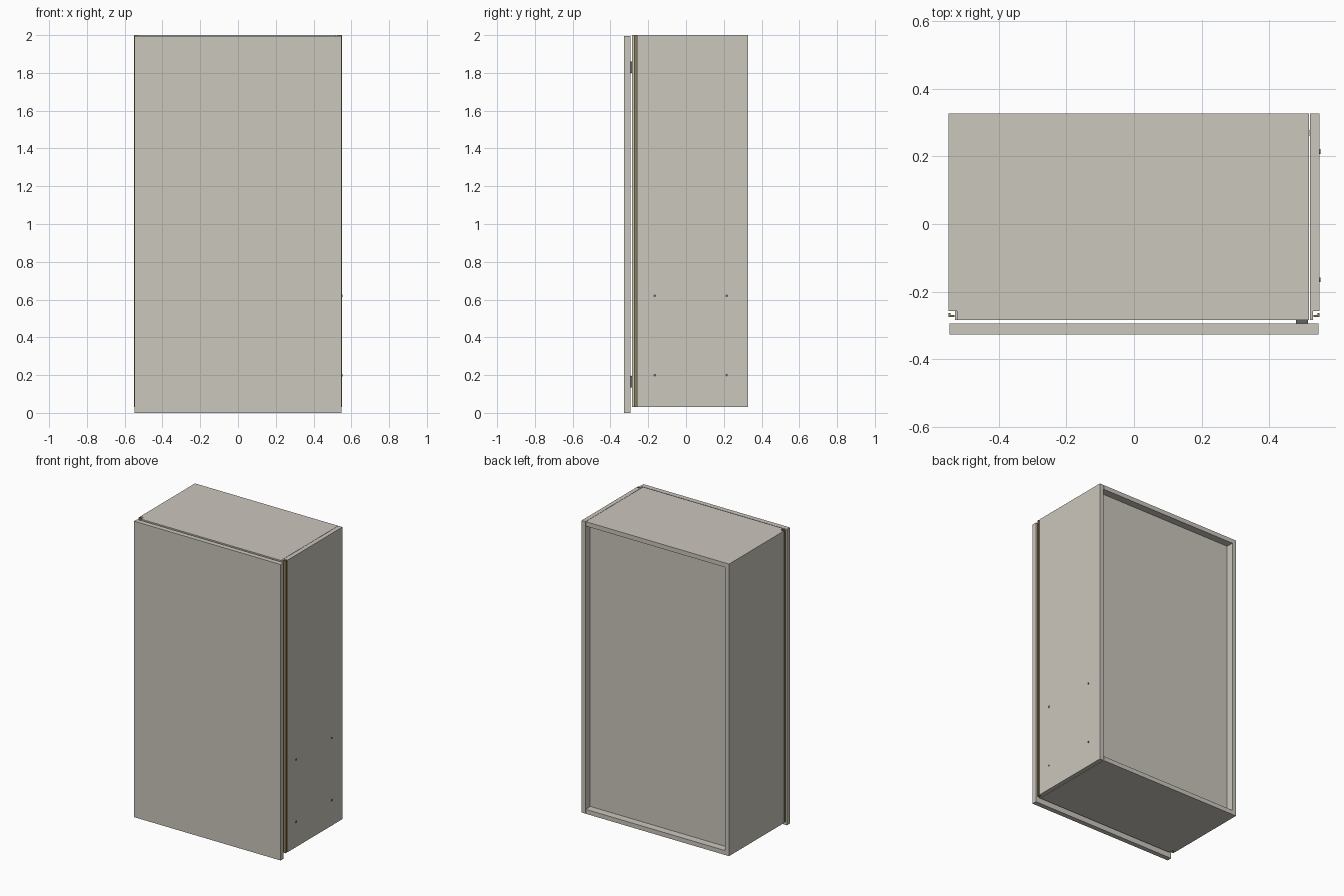
import bpy, bmesh, math
from mathutils import Matrix

if "Cube" in bpy.data.objects:
    bpy.data.objects.remove(bpy.data.objects["Cube"])


def material(name, rgb):
    m = bpy.data.materials.new(name)
    m.diffuse_color = (*rgb, 1.0)
    m.use_nodes = True
    m.node_tree.nodes["Principled BSDF"].inputs["Base Color"].default_value = m.diffuse_color
    return m


PANEL = material("warm grey panel", (0.60, 0.57, 0.51))
BRASS = material("brass brown trim", (0.29, 0.21, 0.085))
METAL = material("dark metal", (0.12, 0.12, 0.12))


def finish(name, bm, mat):
    bmesh.ops.recalc_face_normals(bm, faces=bm.faces)
    me = bpy.data.meshes.new(name)
    bm.to_mesh(me)
    bm.free()
    me.materials.append(mat)
    ob = bpy.data.objects.new(name, me)
    bpy.context.collection.objects.link(ob)
    return ob


def extrude(name, outline, z0, z1, mat):
    """Extrude an xy outline from z0 up to z1."""
    bm = bmesh.new()
    face = bm.faces.new([bm.verts.new((x, y, z0)) for x, y in outline])
    res = bmesh.ops.extrude_face_region(bm, geom=[face])
    top = [v for v in res["geom"] if isinstance(v, bmesh.types.BMVert)]
    bmesh.ops.translate(bm, verts=top, vec=(0, 0, z1 - z0))
    return finish(name, bm, mat)


def box(name, x0, x1, y0, y1, z0, z1, mat):
    return extrude(name, [(x0, y0), (x1, y0), (x1, y1), (x0, y1)], z0, z1, mat)


W, T = 0.55, 0.03          # half width, board thickness
BACK, FRONT = 0.327, -0.285
NOTCH = -0.257             # rear of the finger-grip notch
Z0, Z1 = 0.03, 2.0

# Side boards with notched front corners
side = [(W, BACK), (W, NOTCH), (0.53, NOTCH), (0.53, FRONT),
        (0.521, FRONT), (0.521, BACK)]
extrude("right_side", side, Z0, Z1, PANEL)
extrude("left_side", [(-x, y) for x, y in side], Z0 + T, Z1 - T, PANEL)

# Top and bottom boards, running over the left side board
cap = [(-W, BACK), (-W, NOTCH), (-0.525, NOTCH), (-0.525, FRONT),
       (0.519, FRONT), (0.519, BACK)]
extrude("bottom_board", cap, Z0, Z0 + T, PANEL)
extrude("top_board", cap, Z1 - T, Z1, PANEL)

# Recessed back panel
box("back_panel", -0.521, 0.521, 0.262, 0.277, Z0 + T, Z1 - T, PANEL)

# Door
box("door", -0.547, 0.547, -0.327, -0.294, 0.0, 1.996, PANEL)

# L-shaped trim in each notch
trim = [(0.531, -0.276), (0.55, -0.276), (0.55, -0.263),
        (0.543, -0.263), (0.543, -0.269), (0.531, -0.269)]
for label, s in (("right", 1), ("left", -1)):
    extrude(label + "_trim", [(s * x, y) for x, y in trim], Z0, Z1, BRASS)

# Hinge plates between door and body
for label, z in (("lower", 0.165), ("upper", 1.83)):
    box(label + "_hinge", 0.48, 0.515, -0.296, -0.284, z - 0.03, z + 0.03, METAL)

# Screw caps on the right side
for i, (y, z) in enumerate([(-0.165, 0.2), (-0.165, 0.62), (0.215, 0.2), (0.215, 0.62)]):
    bm = bmesh.new()
    mat = Matrix.Translation((W, y, z)) @ Matrix.Rotation(math.pi / 2, 4, 'Y')
    bmesh.ops.create_cone(bm, cap_ends=True, segments=16, radius1=0.007,
                          radius2=0.007, depth=0.004, matrix=mat)
    finish("screw_cap_%d" % (i + 1), bm, METAL)
